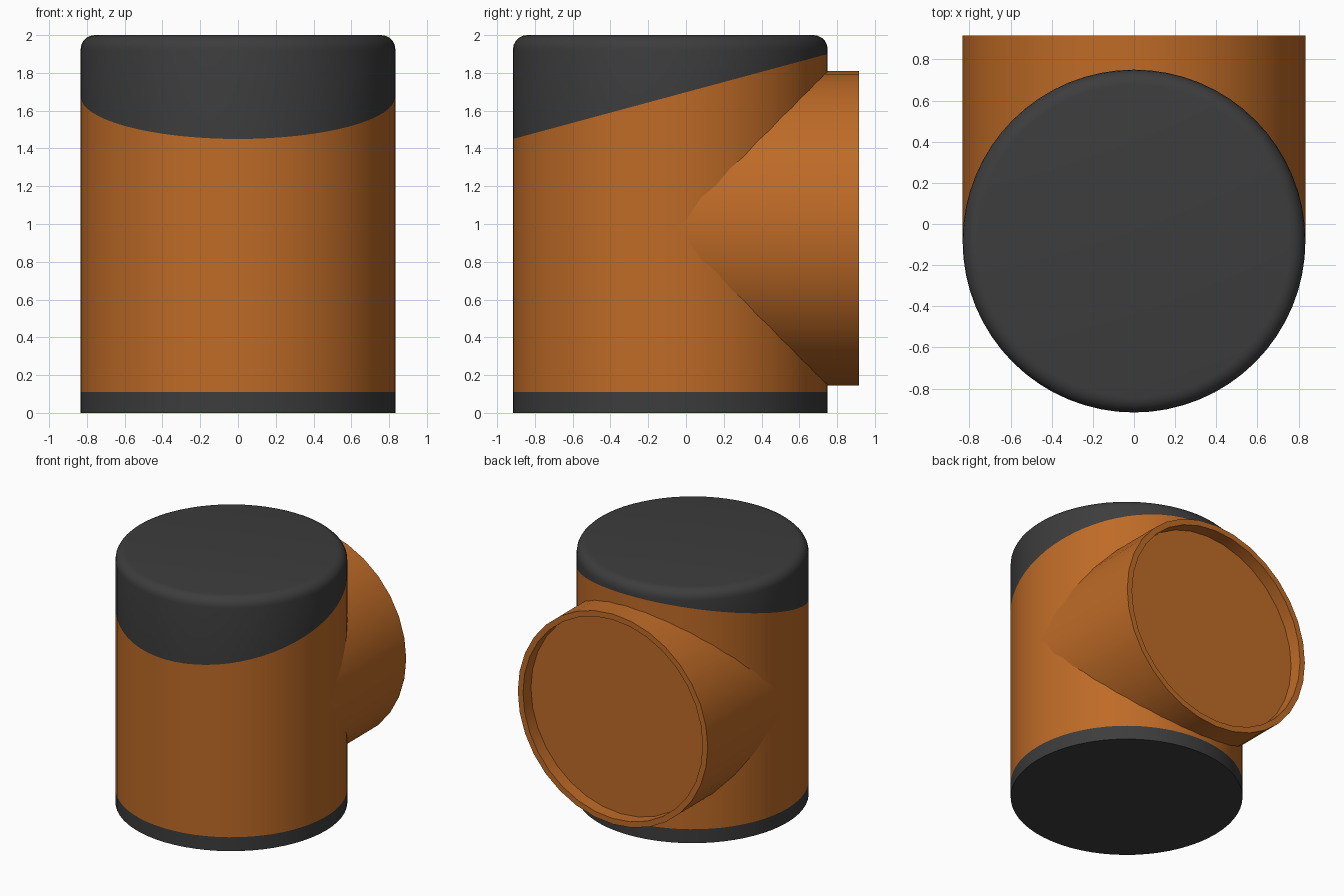
import bpy, bmesh
from math import radians
from mathutils import Matrix, Vector

cube = bpy.data.objects.get("Cube")
if cube:
    bpy.data.objects.remove(cube, do_unlink=True)

RADIUS, AXIS_Y, HEIGHT = 0.833, -0.083, 2.0
PIPE_Z, BACK = 0.977, 0.917
BASE_TOP, SLOPE = 0.11, 0.27


def cap_height(y):
    """Height of the slanted lower edge of the dark cap."""
    return 1.45 + SLOPE * (y + BACK)


def material(name, rgb):
    mat = bpy.data.materials.new(name)
    mat.use_nodes = True
    mat.diffuse_color = (*rgb, 1)
    mat.node_tree.nodes["Principled BSDF"].inputs["Base Color"].default_value = (*rgb, 1)
    return mat


def finish(name, bm, mats):
    bm.normal_update()
    mesh = bpy.data.meshes.new(name)
    bm.to_mesh(mesh)
    bm.free()
    for mat in mats:
        mesh.materials.append(mat)
    obj = bpy.data.objects.new(name, mesh)
    bpy.context.collection.objects.link(obj)
    bpy.ops.object.select_all(action='DESELECT')
    obj.select_set(True)
    bpy.context.view_layer.objects.active = obj
    bpy.ops.object.shade_smooth_by_angle(angle=radians(35))
    return obj


def cylinder(segments, depth, matrix):
    bm = bmesh.new()
    bmesh.ops.create_cone(bm, cap_ends=True, segments=segments, radius1=RADIUS,
                          radius2=RADIUS, depth=depth, matrix=matrix)
    return bm


orange = material("burnt orange", (0.52, 0.147, 0.02))
charcoal = material("charcoal", (0.046, 0.046, 0.046))

# Upright body with a rounded top edge
bm = cylinder(64, HEIGHT, Matrix.Translation((0, AXIS_Y, HEIGHT / 2)))
rim = [e for e in bm.edges if all(v.co.z > HEIGHT - 0.01 for v in e.verts)]
bmesh.ops.bevel(bm, geom=rim, offset=0.075, segments=5, profile=0.5, affect='EDGES')

# Colour borders: a level base band and a slanted cap
for point, normal in (((0, 0, BASE_TOP), (0, 0, 1)),
                      ((0, 0, cap_height(0)), (0, -SLOPE, 1))):
    bmesh.ops.bisect_plane(bm, geom=bm.verts[:] + bm.edges[:] + bm.faces[:],
                           plane_co=Vector(point), plane_no=Vector(normal).normalized())
for face in bm.faces:
    c = face.calc_center_median()
    face.material_index = int(c.z < BASE_TOP or c.z > cap_height(c.y))
finish("body", bm, [orange, charcoal])

# Side outlet with a thin rim and a recessed end
length = BACK - AXIS_Y
bm = cylinder(32, length, Matrix.Translation((0, (BACK + AXIS_Y) / 2, PIPE_Z))
              @ Matrix.Rotation(radians(-90), 4, 'X'))
bm.normal_update()
end = max(bm.faces, key=lambda f: f.calc_center_median().y)
bmesh.ops.inset_region(bm, faces=[end], thickness=0.045)
recess = bmesh.ops.extrude_face_region(bm, geom=[end])["geom"]
bmesh.ops.translate(bm, vec=(0, -0.1, 0),
                    verts=[g for g in recess if isinstance(g, bmesh.types.BMVert)])
if end.is_valid:
    bmesh.ops.delete(bm, geom=[end], context='FACES_ONLY')
bmesh.ops.recalc_face_normals(bm, faces=bm.faces[:])
finish("side_outlet", bm, [orange])
